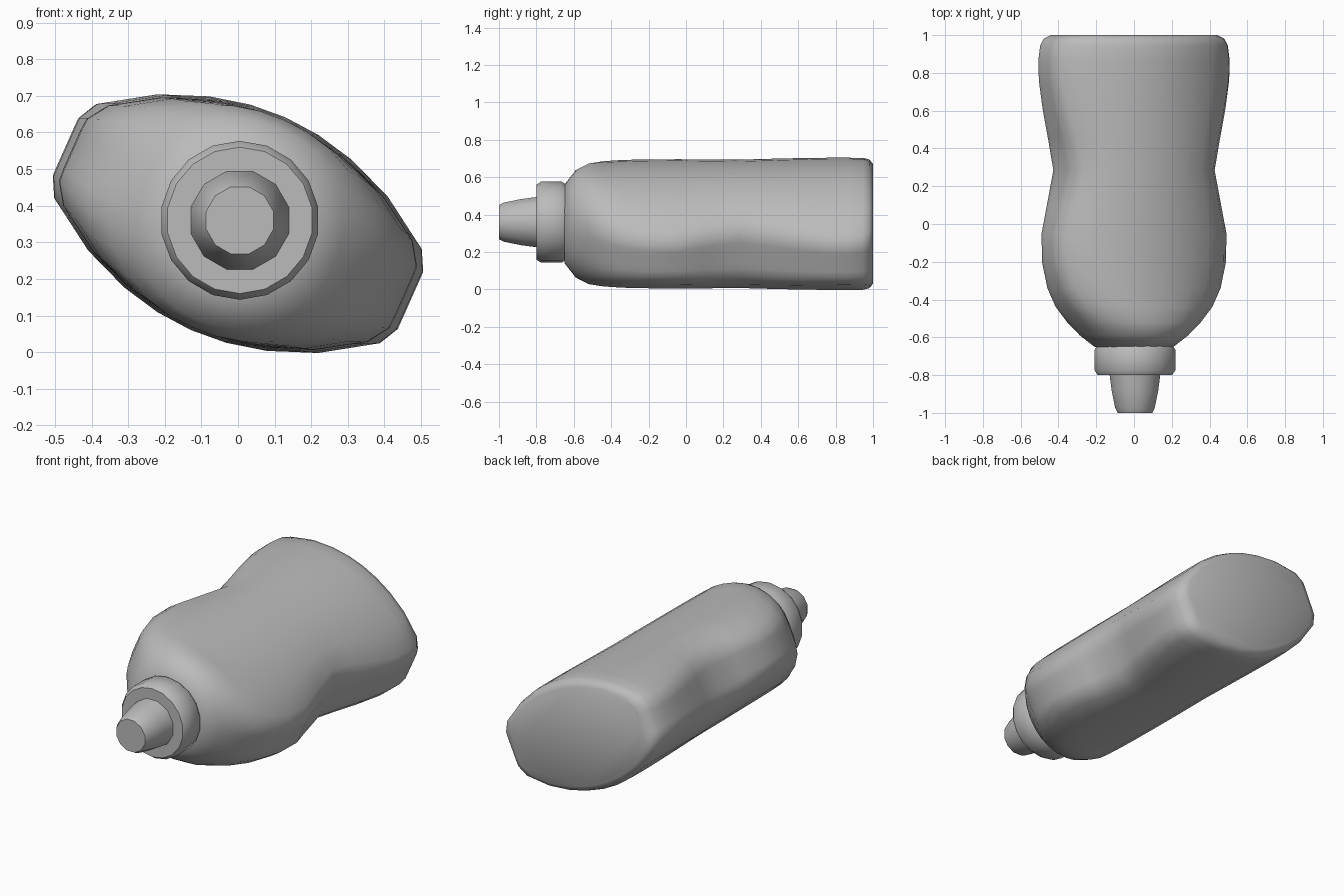
import bpy, bmesh, math
from mathutils import Vector

cube = bpy.data.objects.get("Cube")
if cube:
    bpy.data.objects.remove(cube, do_unlink=True)

grey = bpy.data.materials.new("plain_grey")
grey.use_nodes = True
colour = (0.5, 0.5, 0.5, 1)
grey.diffuse_color = colour
grey.node_tree.nodes["Principled BSDF"].inputs["Base Color"].default_value = colour


def loft(name, rings, sharp_angle):
    """Skin a list of equal-length rings and cap both ends."""
    bm = bmesh.new()
    loops = [[bm.verts.new(p) for p in ring] for ring in rings]
    n = len(loops[0])
    for a, b in zip(loops, loops[1:]):
        for i in range(n):
            j = (i + 1) % n
            bm.faces.new((a[i], a[j], b[j], b[i]))
    bm.faces.new(loops[0])
    bm.faces.new(loops[-1])
    bmesh.ops.recalc_face_normals(bm, faces=bm.faces)
    mesh = bpy.data.meshes.new(name)
    bm.to_mesh(mesh)
    bm.free()
    mesh.materials.append(grey)
    obj = bpy.data.objects.new(name, mesh)
    bpy.context.collection.objects.link(obj)
    bpy.ops.object.select_all(action='DESELECT')
    obj.select_set(True)
    bpy.context.view_layer.objects.active = obj
    bpy.ops.object.shade_smooth_by_angle(angle=math.radians(sharp_angle))
    return obj


TILT = math.radians(24)


def body_ring(y, width, depth, power, radius=0.0, roundness=0.0):
    """Tilted section: bowed broad sides, rounded corners set by power."""
    ring = []
    for i in range(32):
        a = math.tau * i / 32
        c, s = math.cos(a), math.sin(a)
        r = (abs(c) ** power + abs(s) ** power) ** (-1 / power)
        u = width * r * c
        v = depth * r * s * (1 - 0.56 * (u / 0.5) ** 2)
        p = Vector((u, v))
        p = p.lerp(p.normalized() * radius, roundness)
        ring.append((p.x * math.cos(TILT) + p.y * math.sin(TILT), y,
                     0.351 - p.x * math.sin(TILT) + p.y * math.cos(TILT)))
    return ring


def round_ring(y, radius, sides, x=0.005):
    return [(x + radius * math.cos(math.tau * (i + 0.5) / sides), y,
             0.36 + radius * math.sin(math.tau * (i + 0.5) / sides))
            for i in range(sides)]


# Bottle body, from the shoulder back past the pinched waist to the base
loft("bottle_body", [body_ring(*s) for s in (
    (-0.65, 0.25, 0.25, 2, 0.21, 1),
    (-0.59, 0.30, 0.30, 2.6, 0.275, 0.6),
    (-0.52, 0.35, 0.305, 3.5, 0.33, 0.2),
    (-0.44, 0.41, 0.305, 4.5),
    (-0.34, 0.46, 0.305, 6),
    (-0.20, 0.494, 0.306, 8),
    (-0.05, 0.497, 0.307, 8),
    (0.10, 0.46, 0.308, 7),
    (0.285, 0.417, 0.309, 6),
    (0.45, 0.451, 0.312, 7),
    (0.60, 0.485, 0.315, 9),
    (0.76, 0.513, 0.318, 12),
    (0.87, 0.516, 0.318, 12),
    (0.945, 0.503, 0.317, 12),
    (0.98, 0.482, 0.305, 9),
    (1.0, 0.44, 0.275, 7))], 40)

# Collar around the neck
loft("collar", [round_ring(y, r, 18) for y, r in (
    (-0.64, 0.20), (-0.665, 0.217), (-0.775, 0.217), (-0.80, 0.20))], 40)

# Tapered spout
loft("spout", [round_ring(y, r, 12) for y, r in (
    (-0.79, 0.14), (-0.88, 0.128), (-0.975, 0.108), (-1.0, 0.095))], 35)
